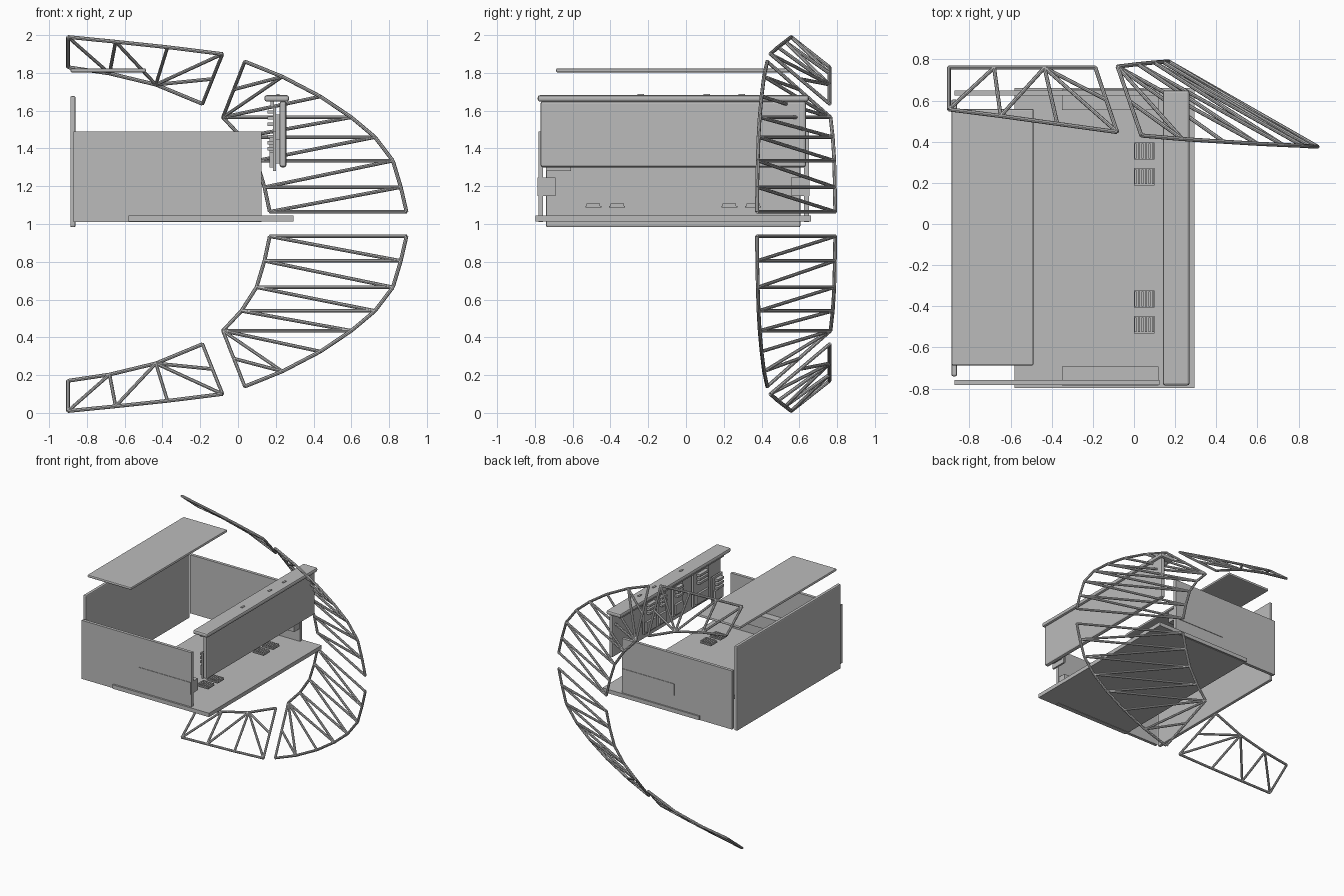
import bpy, bmesh
from mathutils import Vector

cube = bpy.data.objects.get("Cube")
if cube:
    bpy.data.objects.remove(cube)

grey = bpy.data.materials.new("plain_grey")
grey.use_nodes = True
grey.diffuse_color = (0.5, 0.5, 0.5, 1)
grey.node_tree.nodes["Principled BSDF"].inputs["Base Color"].default_value = (0.5, 0.5, 0.5, 1)


def finish(name, bm):
    mesh = bpy.data.meshes.new(name)
    bm.to_mesh(mesh)
    bm.free()
    mesh.materials.append(grey)
    obj = bpy.data.objects.new(name, mesh)
    bpy.context.collection.objects.link(obj)
    return obj


def add_box(bm, xs, ys, zs):
    lo, hi = Vector((xs[0], ys[0], zs[0])), Vector((xs[1], ys[1], zs[1]))
    for v in bmesh.ops.create_cube(bm, size=1)["verts"]:
        v.co = (lo + hi) / 2 + v.co * (hi - lo)


def box(name, xs, ys, zs, bevel=0):
    bm = bmesh.new()
    add_box(bm, xs, ys, zs)
    obj = finish(name, bm)
    if bevel:
        mod = obj.modifiers.new("soft_edges", 'BEVEL')
        mod.width = bevel
        mod.segments = 2
    return obj


def add_rod(bm, a, b, radius=0.0095):
    a, b = Vector(a), Vector(b)
    d = b - a
    turn = d.to_track_quat('Z', 'Y').to_matrix().to_4x4()
    turn.translation = (a + b) / 2
    bmesh.ops.create_cone(bm, cap_ends=True, segments=8, radius1=radius,
                          radius2=radius, depth=d.length, matrix=turn)


def truss(name, inner, outer, rods, chord_radius=0.01):
    """Two chords joined by rods, made above and mirrored below mid height."""
    for label, flip in (("upper", False), ("lower", True)):
        bm = bmesh.new()
        fix = (lambda p: (p[0], p[1], 2 - p[2])) if flip else (lambda p: p)
        for chord in (inner, outer):
            for p, q in zip(chord, chord[1:]):
                add_rod(bm, fix(p), fix(q), chord_radius)
        for p, q in rods:
            add_rod(bm, fix(p), fix(q))
        finish(label + "_" + name, bm)


def middle(p, q):
    return tuple((a + b) / 2 for a, b in zip(p, q))


# Case panels
box("rear_wall", (-0.888, -0.86), (-0.74, 0.605), (0.983, 1.677), 0.008)
box("floor_plate", (-0.58, 0.295), (-0.797, 0.662), (1.013, 1.045))
box("lid_plate", (-0.886, -0.488), (-0.688, 0.56), (1.802, 1.824), 0.008)
box("fascia_panel", (0.22, 0.256), (-0.77, 0.635), (1.3, 1.65), 0.012)
box("fascia_cap", (0.14, 0.27), (-0.785, 0.65), (1.648, 1.682), 0.012)
for side, wall, pocket in (("right", (-0.782, -0.757), (-0.786, -0.692)),
                           ("left", (0.625, 0.65), (0.555, 0.654))):
    box(side + "_side_wall", (-0.872, 0.125), wall, (1.01, 1.49))
    box(side + "_wall_pocket", (-0.35, 0.12), pocket, (1.148, 1.245))

# Clips along the cap
for i, y in enumerate((-0.24, 0.11, 0.295)):
    box("cap_clip_%d" % (i + 1), (0.205, 0.22), (y - 0.018, y + 0.018), (1.68, 1.687))

# Ribbed vents above the floor
for i, y in enumerate((-0.49, -0.365, 0.23, 0.355)):
    bm = bmesh.new()
    add_box(bm, (0, 0.1), (y - 0.042, y + 0.042), (1.087, 1.096))
    for k in range(6):
        x = 0.002 + k * 0.017
        add_box(bm, (x, x + 0.011), (y - 0.036, y + 0.036), (1.094, 1.109))
    finish("floor_vent_%d" % (i + 1), bm)

# Circuit boards behind the fascia, each with a row of sockets
boards = ((-0.675, 0.065, 1.28, 1.49), (-0.46, 0.1, 1.34, 1.62), (-0.16, 0.06, 1.36, 1.62),
          (0.05, 0.05, 1.36, 1.62), (0.2, 0.08, 1.36, 1.62))
for i, (y, half, low, high) in enumerate(boards):
    bm = bmesh.new()
    add_box(bm, (0.185, 0.2), (y - half, y + half), (low, high))
    add_box(bm, (0.2, 0.222), (y - half * 0.7, y + half * 0.7), (low + 0.04, high - 0.04))
    add_box(bm, (0.168, 0.186), (y - half * 0.8, y + half * 0.8), (low + 0.02, low + 0.1))
    for k in range(3):
        z = high - 0.1 + k * 0.032
        add_box(bm, (0.155, 0.186), (y - half * 0.6, y + half * 0.6), (z, z + 0.018))
    finish("circuit_board_%d" % (i + 1), bm)
box("board_rail", (0.172, 0.19), (-0.74, 0.6), (1.62, 1.65))

# Large curved truss
inner = [(0.168, 0.79, 1.065), (0.14, 0.788, 1.195), (0.098, 0.785, 1.335),
         (0.018, 0.777, 1.46), (-0.08, 0.765, 1.565)]
outer = [(0.892, 0.376, 1.065), (0.862, 0.377, 1.195), (0.82, 0.38, 1.335),
         (0.725, 0.384, 1.46), (0.6, 0.39, 1.565), (0.436, 0.4, 1.675),
         (0.235, 0.413, 1.78), (0.036, 0.43, 1.86)]
mid = middle(inner[-1], outer[-1])
rods = list(zip(inner, outer)) + list(zip(inner, outer[1:]))
rods += [(inner[-1], outer[-1]), (inner[-1], outer[-2]),
         (mid, outer[-2])]
truss("main_truss", inner, outer, rods)

# Small end truss
inner = [(-0.9, 0.76, 1.83), (-0.68, 0.76, 1.797), (-0.435, 0.76, 1.738), (-0.188, 0.76, 1.636)]
outer = [(-0.9, 0.557, 1.99), (-0.648, 0.525, 1.965), (-0.373, 0.487, 1.936), (-0.082, 0.447, 1.9)]
rods = list(zip(inner, outer)) + list(zip(inner[1:], outer))
rods[-1] = (inner[2], middle(inner[3], outer[3]))
rods.append((inner[2], outer[3]))
truss("end_truss", inner, outer, rods)
